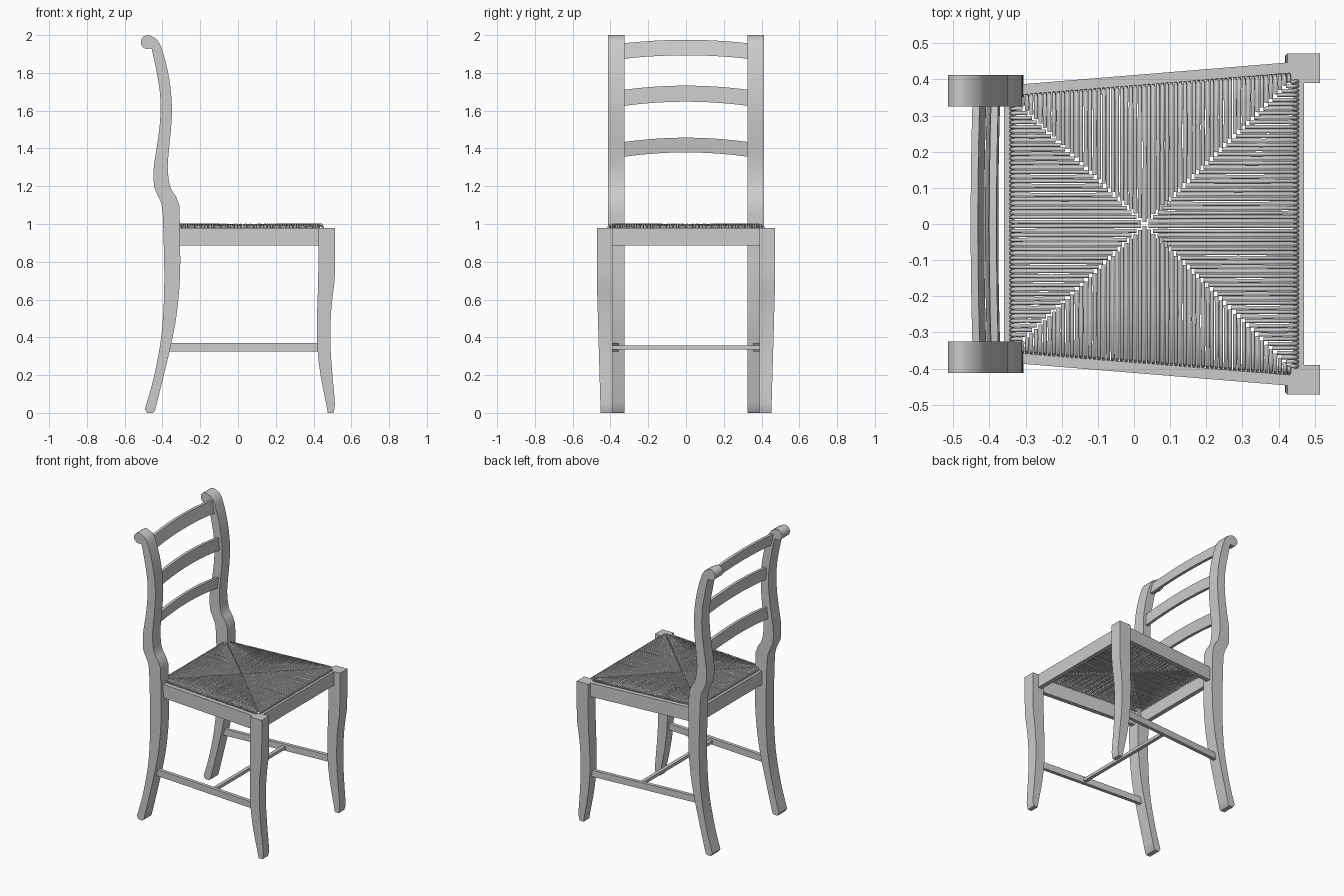
import bpy, bmesh, math, random
from mathutils import Vector

random.seed(4)
if "Cube" in bpy.data.objects:
    bpy.data.objects.remove(bpy.data.objects["Cube"])

grey = bpy.data.materials.new("plain_grey")
grey.use_nodes = True
grey.diffuse_color = (0.6, 0.6, 0.6, 1)
grey.node_tree.nodes["Principled BSDF"].inputs["Base Color"].default_value = (0.6, 0.6, 0.6, 1)


def finish(name, bm, smooth=False):
    bmesh.ops.recalc_face_normals(bm, faces=bm.faces)
    mesh = bpy.data.meshes.new(name)
    bm.to_mesh(mesh)
    bm.free()
    mesh.materials.append(grey)
    ob = bpy.data.objects.new(name, mesh)
    bpy.context.collection.objects.link(ob)
    if smooth:
        bpy.ops.object.select_all(action='DESELECT')
        ob.select_set(True)
        bpy.context.view_layer.objects.active = ob
        bpy.ops.object.shade_smooth_by_angle(angle=math.radians(35))
    return ob


def spline(pts, steps=3):
    """Smooth curve through the given points."""
    p = [Vector(q) for q in pts]
    p = [p[0] * 2 - p[1]] + p + [p[-1] * 2 - p[-2]]
    out = []
    for a, b, c, d in zip(p, p[1:], p[2:], p[3:]):
        for i in range(steps):
            t = i / steps
            out.append((b * 2 + (c - a) * t + (a * 2 - b * 5 + c * 4 - d) * t * t
                        + (b * 3 - a - c * 3 + d) * t ** 3) / 2)
    return out + [p[-2]]


def extrude(name, outline, inner, outer):
    """Extrude an x-z outline between two y positions, given as functions of z."""
    bm = bmesh.new()
    a = [bm.verts.new((x, inner(z), z)) for x, z in outline]
    b = [bm.verts.new((x, outer(z), z)) for x, z in outline]
    bm.faces.new(a)
    bm.faces.new(b[::-1])
    n = len(a)
    for i in range(n):
        j = (i + 1) % n
        bm.faces.new((a[i], b[i], b[j], a[j]))
    return finish(name, bm, True)


def bar(name, start, end, width, z0, z1):
    """Straight rail between two x-y points."""
    s, e = Vector(start), Vector(end)
    side = Vector((s.y - e.y, e.x - s.x)).normalized() * width / 2
    corners = [s - side, e - side, e + side, s + side]
    bm = bmesh.new()
    lo = [bm.verts.new((c.x, c.y, z0)) for c in corners]
    hi = [bm.verts.new((c.x, c.y, z1)) for c in corners]
    bm.faces.new(lo)
    bm.faces.new(hi)
    for i in range(4):
        j = (i + 1) % 4
        bm.faces.new((lo[i], lo[j], hi[j], hi[i]))
    return finish(name, bm)


# Rear post outline: front edge up, scroll at the top, rear edge down
post_front = spline([(-.44, .01), (-.40, .17), (-.355, .36), (-.325, .52), (-.307, .72),
                     (-.307, .95), (-.311, 1.1)])
post_front += spline([(-.328, 1.145), (-.36, 1.2), (-.372, 1.3), (-.365, 1.4), (-.355, 1.5),
                      (-.35, 1.6), (-.355, 1.7), (-.37, 1.8), (-.392, 1.89), (-.412, 1.95)])
scroll = [Vector((-.478 + .037 * math.cos(math.radians(a)), 1.963 + .037 * math.sin(math.radians(a))))
          for a in range(70, 291, 20)]
post_rear = spline([(-.456, 1.925), (-.43, 1.8), (-.414, 1.7), (-.41, 1.6), (-.417, 1.5),
                    (-.431, 1.4), (-.446, 1.3), (-.444, 1.2), (-.424, 1.15), (-.402, 1.09),
                    (-.395, .95), (-.39, .72), (-.396, .52), (-.412, .36), (-.45, .17), (-.493, .02)])
post = post_front + [Vector((-.432, 1.98))] + scroll + post_rear + [Vector((-.48, 0)), Vector((-.45, 0))]

# Front leg outline
leg = spline([(.475, 0), (.466, .05), (.437, .2), (.42, .35), (.418, .5), (.424, .68),
              (.425, .8), (.425, .98)])
leg += spline([(.514, .98), (.514, .8), (.511, .7), (.499, .6), (.491, .5), (.49, .35),
               (.5, .2), (.513, .05), (.505, 0)])

for s, label in ((1, "left"), (-1, "right")):
    extrude("rear_post_" + label, post, lambda z: s * .325, lambda z: s * .412)
    extrude("front_leg_" + label, leg, lambda z: s * .39,
            lambda z: s * (.452 + .02 * min(1, z / .7)))
    bar("side_rail_" + label, (-.33, s * .37), (.44, s * .433), .03, .885, .98)
    bar("side_stretcher_" + label, (-.38, s * .368), (.44, s * .428), .024, .325, .37)

bar("front_rail", (.455, -.4), (.455, .4), .03, .885, .98)
bar("rear_rail", (-.345, -.34), (-.345, .34), .03, .885, .98)
bar("cross_stretcher", (.08, -.4), (.08, .4), .024, .335, .356)


# Arched back slats, leaning with the posts
def slat(name, x, z, height, rise, lean):
    bm = bmesh.new()
    rings = []
    n = 16
    for i in range(n + 1):
        t = 2 * i / n - 1
        arch = 1 - t * t
        ring = []
        for dx, dz in ((-1, 0), (1, 0), (1, 1), (-1, 1)):
            h = height * (dz - .5)
            ring.append(bm.verts.new((x + dx * .01 + lean * h - .005 * arch, t * .335,
                                      z + h + rise * arch)))
        rings.append(ring)
    for a, b in zip(rings, rings[1:]):
        for i in range(4):
            j = (i + 1) % 4
            bm.faces.new((a[i], a[j], b[j], b[i]))
    bm.faces.new(rings[0])
    bm.faces.new(rings[-1])
    finish(name, bm, True)


slat("top_slat", -.428, 1.915, .082, .019, -.22)
slat("middle_slat", -.383, 1.667, .085, .023, -.06)
slat("lower_slat", -.392, 1.394, .078, .024, .13)

# Woven seat: strands run from each edge to the diagonals
curve = bpy.data.curves.new("woven_seat", 'CURVE')
curve.dimensions = '3D'
curve.bevel_depth = .0055
curve.bevel_resolution = 1
curve.use_fill_caps = True
cx, bx, fx, by, fy = .03, -.34, .452, .352, .415


def strand(edge, inner):
    e, i = Vector(edge), Vector(inner)
    if (e - i).length < .012:
        return
    inward = (i - e).normalized()
    across = Vector((-inward.y, inward.x))
    lift = random.uniform(-.002, .003)
    path = [(e + inward * .015, .974), (e, .983), (e + inward * .008, .993 + lift),
            (e.lerp(i, .5) + across * random.uniform(-.0012, .0012), .996 + lift),
            (i - inward * .004, .993)]
    sp = curve.splines.new('POLY')
    sp.points.add(len(path) - 1)
    for p, (q, z) in zip(sp.points, path):
        p.co = (q.x, q.y, z, 1)


step = .0125
for k in range(int((fx - bx) / step)):
    x = bx + (k + .5) * step
    edge_y = by + (fy - by) * (x - bx) / (fx - bx)
    inner_y = by * (cx - x) / (cx - bx) if x < cx else fy * (x - cx) / (fx - cx)
    for s in (1, -1):
        strand((x, s * edge_y), (x, s * inner_y))
for edge_x, half in ((bx, by), (fx, fy)):
    for k in range(int(half / step)):
        y = (k + .5) * step
        for s in (1, -1):
            strand((edge_x, s * y), (cx + (edge_x - cx) * y / half, s * y))

curve.materials.append(grey)
seat = bpy.data.objects.new("woven_seat", curve)
bpy.context.collection.objects.link(seat)
bpy.ops.object.select_all(action='DESELECT')
seat.select_set(True)
bpy.context.view_layer.objects.active = seat
bpy.ops.object.convert(target='MESH')
